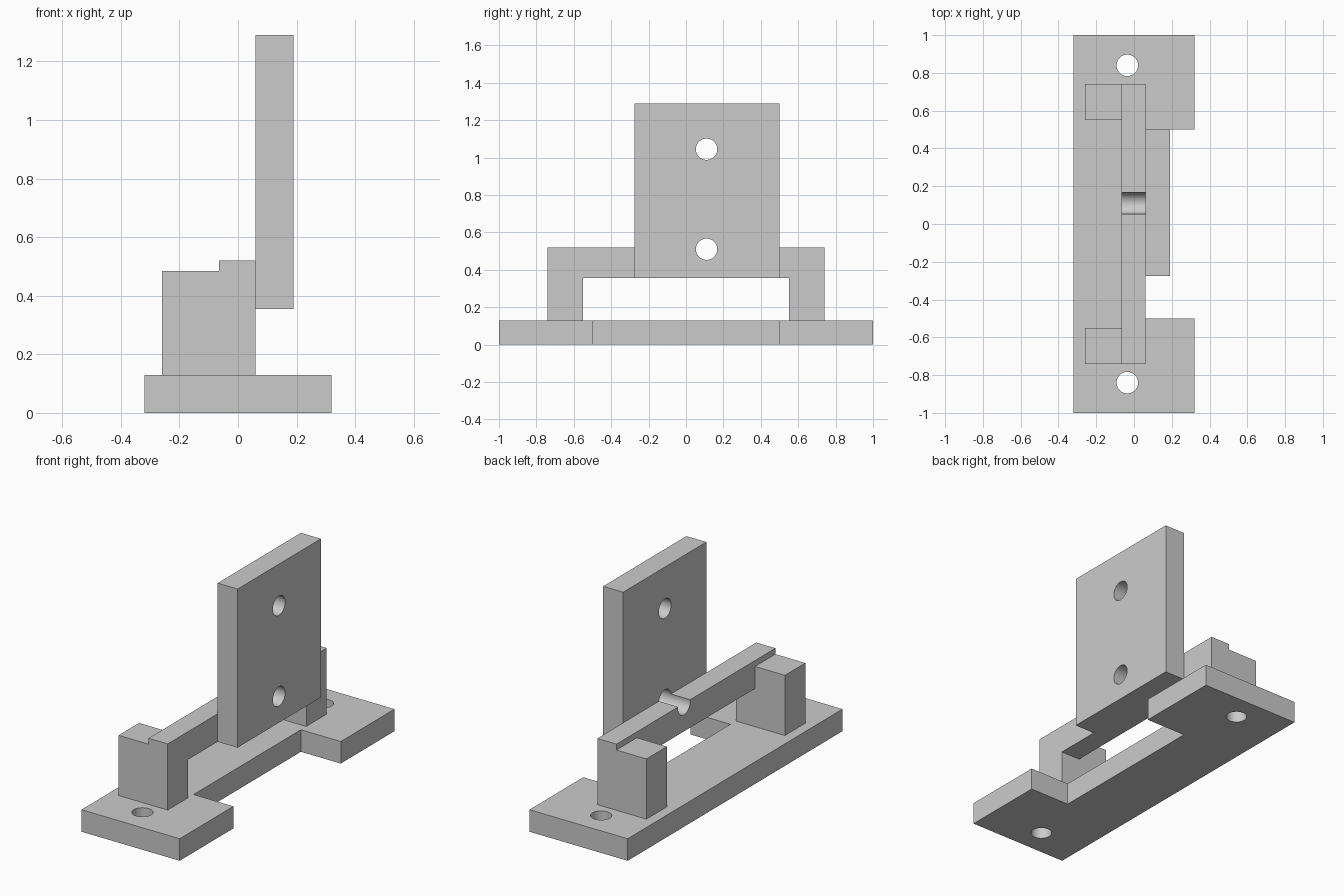
import bpy
import math

cube = bpy.data.objects.get("Cube")
if cube:
    bpy.data.objects.remove(cube, do_unlink=True)

grey = bpy.data.materials.new("light_grey")
grey.use_nodes = True
grey.diffuse_color = (0.6, 0.6, 0.6, 1)
grey.node_tree.nodes["Principled BSDF"].inputs["Base Color"].default_value = (0.6, 0.6, 0.6, 1)

HOLE_RADIUS = 0.057


def extrude(name, profile, low, high, axis):
    """Solid from a closed profile, extruded along x (yz profile) or z (xy profile)."""
    def place(p, h):
        return (h, *p) if axis == "x" else (*p, h)
    n = len(profile)
    verts = [place(p, h) for h in (low, high) for p in profile]
    faces = [list(reversed(range(n))), list(range(n, 2 * n))]
    faces += [(i, (i + 1) % n, n + (i + 1) % n, n + i) for i in range(n)]
    mesh = bpy.data.meshes.new(name)
    mesh.from_pydata(verts, [], faces)
    mesh.materials.append(grey)
    obj = bpy.data.objects.new(name, mesh)
    bpy.context.collection.objects.link(obj)
    return obj


def rect(a0, a1, b0, b1):
    return [(a0, b0), (a1, b0), (a1, b1), (a0, b1)]


def combine(target, tool, operation):
    """Apply a boolean and remove the helper."""
    bpy.ops.object.select_all(action="DESELECT")
    bpy.context.view_layer.objects.active = target
    target.select_set(True)
    mod = target.modifiers.new("combine", "BOOLEAN")
    mod.operation, mod.object, mod.solver = operation, tool, "EXACT"
    bpy.ops.object.modifier_apply(modifier=mod.name)
    bpy.data.objects.remove(tool, do_unlink=True)


def drill(target, centre, axis):
    """Round hole through the target along x or z."""
    circle = [(centre[0] + HOLE_RADIUS * math.cos(math.tau * i / 48),
               centre[1] + HOLE_RADIUS * math.sin(math.tau * i / 48)) for i in range(48)]
    cutter = extrude("hole_cutter", circle, -0.5, 0.5, axis)
    cutter.hide_render = True
    combine(target, cutter, "DIFFERENCE")


# Base plate with a notch on one long side and two mounting holes
base = extrude("base_plate", [(-0.32, -1), (0.32, -1), (0.32, -0.5), (0.06, -0.5),
                              (0.06, 0.5), (0.32, 0.5), (0.32, 1), (-0.32, 1)], 0, 0.13, "z")
for side in (-1, 1):
    drill(base, (-0.035, side * 0.84), "z")

# Bridge: crossbar with a leg at each end
bridge = extrude("bridge", [(-0.74, 0.13), (-0.55, 0.13), (-0.55, 0.355), (0.55, 0.355),
                            (0.55, 0.13), (0.74, 0.13), (0.74, 0.52), (-0.74, 0.52)],
                 -0.065, 0.06, "x")

# Lower blocks that thicken the legs
for y0, y1 in ((-0.74, -0.55), (0.55, 0.74)):
    block = extrude("leg_block", rect(y0, y1, 0.13, 0.485), -0.26, -0.065, "x")
    combine(bridge, block, "UNION")

# Upright plate; its lower hole continues as a groove in the bridge
upright = extrude("upright_plate", rect(-0.275, 0.5, 0.355, 1.29), 0.06, 0.19, "x")
drill(bridge, (0.11, 0.51), "x")
for z in (0.51, 1.045):
    drill(upright, (0.11, z), "x")

# Smooth bores, crisp edges
bpy.ops.object.select_all(action="DESELECT")
for obj in (base, bridge, upright):
    obj.select_set(True)
bpy.context.view_layer.objects.active = base
bpy.ops.object.shade_smooth_by_angle(angle=math.radians(30))
